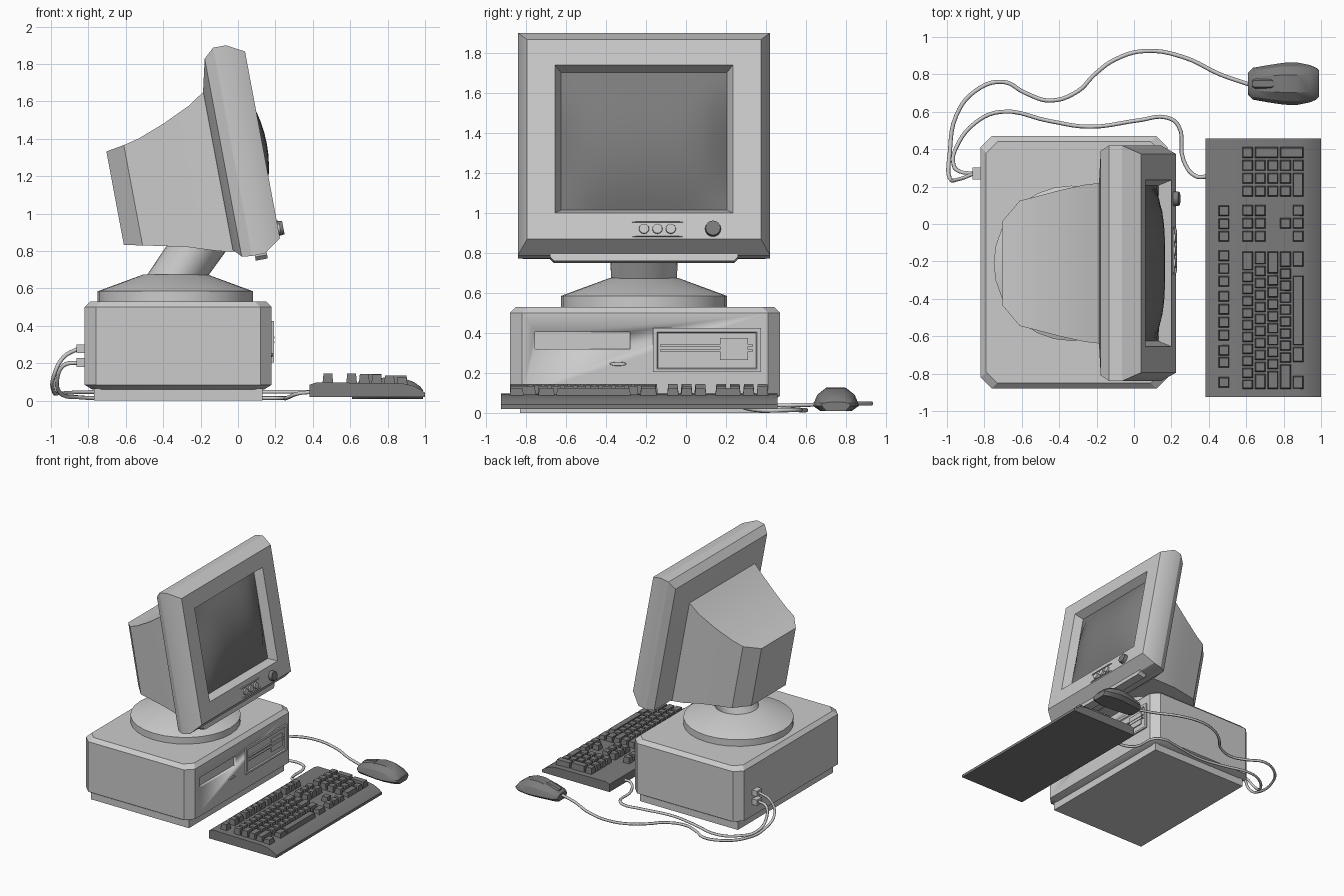
import bpy, bmesh
from math import sin, cos, pi, radians
from mathutils import Matrix

dark = bpy.data.materials.new("dark_grey")
dark.diffuse_color = (0.2, 0.2, 0.2, 1)


def loft(name, stacks, mat=None, matrix=None):
    """Skin each stack of loops into a capped solid, all in one object."""
    bm = bmesh.new()
    for loops in stacks:
        rings = [[bm.verts.new(p) for p in loop] for loop in loops]
        for a, b in zip(rings, rings[1:]):
            for i in range(len(a)):
                j = (i + 1) % len(a)
                bm.faces.new((a[i], a[j], b[j], b[i]))
        bm.faces.new(rings[0])
        bm.faces.new(rings[-1])
    bmesh.ops.recalc_face_normals(bm, faces=bm.faces)
    return add(name, bm, mat, matrix)


def add(name, bm, mat=None, matrix=None):
    me = bpy.data.meshes.new(name)
    bm.to_mesh(me)
    bm.free()
    ob = bpy.data.objects.new(name, me)
    bpy.context.collection.objects.link(ob)
    if mat:
        me.materials.append(mat)
    if matrix:
        ob.matrix_world = matrix
    bpy.ops.object.select_all(action='DESELECT')
    ob.select_set(True)
    bpy.context.view_layer.objects.active = ob
    bpy.ops.object.shade_smooth_by_angle(angle=radians(28))
    return ob


def rect_z(x0, x1, y0, y1, z, d=0):
    x0, x1, y0, y1 = x0 + d, x1 - d, y0 + d, y1 - d
    return [(x0, y0, z), (x1, y0, z), (x1, y1, z), (x0, y1, z)]


def box(x0, x1, y0, y1, z0, z1, taper=0):
    return [rect_z(x0, x1, y0, y1, z0), rect_z(x0, x1, y0, y1, z1, taper)]


def rect_x(x, hw, z0, z1, cy=0):
    return [(x, cy - hw, z0), (x, cy + hw, z0), (x, cy + hw, z1), (x, cy - hw, z1)]


def circ_z(x, y, z, r, n=24):
    return [(x + r * cos(2 * pi * i / n), y + r * sin(2 * pi * i / n), z) for i in range(n)]


def circ_x(x, y, z, r, rz=None, n=16):
    return [(x, y + r * cos(2 * pi * i / n), z + (rz or r) * sin(2 * pi * i / n)) for i in range(n)]


# Computer case with cut corners, chamfered top and inset plinth
def case_loop(z, d=0, c=0.06):
    x0, x1, y0, y1 = -0.82 + d, 0.18 - d, -0.88 + d, 0.47 - d
    return [(x0 + c, y0, z), (x1 - c, y0, z), (x1, y0 + c, z), (x1, y1 - c, z),
            (x1 - c, y1, z), (x0 + c, y1, z), (x0, y1 - c, z), (x0, y0 + c, z)]


case = loft("case", [[case_loop(0.06, 0.04), case_loop(0.085), case_loop(0.5), case_loop(0.53, 0.03)]])
loft("plinth", [box(-0.77, 0.13, -0.83, 0.42, 0.0, 0.065)])

# Open bay in the case front
cutter = loft("bay_cutter", [box(0.155, 0.25, -0.755, -0.28, 0.32, 0.405)])
cutter.hide_render = True
cutter.hide_set(True)
cut = case.modifiers.new("bay", 'BOOLEAN')
cut.operation = 'DIFFERENCE'
cut.object = cutter

# Case front details
loft("case_button", [[circ_x(0.17, -0.34, 0.245, 0.045, 0.012), circ_x(0.188, -0.34, 0.245, 0.04, 0.009)]])
loft("disk_drive", [[rect_x(0.17, 0.27, 0.205, 0.425, 0.105), rect_x(0.192, 0.27, 0.205, 0.425, 0.105),
                     rect_x(0.192, 0.25, 0.22, 0.405, 0.105), rect_x(0.182, 0.245, 0.225, 0.4, 0.105)]])
loft("drive_slot", [box(0.175, 0.194, -0.13, 0.335, z, z + 0.009) for z in (0.307, 0.333)])
loft("drive_latch", [box(0.175, 0.19, 0.17, 0.31, 0.265, 0.375)])

# Monitor stand
loft("stand_disc", [[circ_z(-0.335, -0.21, z, r, 28) for z, r in ((0.525, 0.415), (0.585, 0.415), (0.675, 0.17))]])
loft("stand_neck", [[circ_z(-0.33, -0.21, 0.66, 0.165), circ_z(-0.19, -0.21, 0.86, 0.17)]])

# Tilted monitor frame: local x is forward, z is up the screen
tilt = Matrix.Translation((0.02, -0.21, 0.77)) @ Matrix.Rotation(radians(-10.6), 4, 'Y')
loft("monitor_bezel", [[rect_x(*p) for p in (
    (-0.04, 0.44, 0.045, 0.91), (0, 0.60, 0, 1.077), (0.055, 0.63, -0.007, 1.126), (0.125, 0.63, -0.005, 1.126),
    (0.219, 0.585, 0.06, 1.075), (0.219, 0.445, 0.193, 0.946), (0.15, 0.415, 0.22, 0.92))]], matrix=tilt)
loft("monitor_shell", [[rect_x(*p) for p in (
    (-0.03, 0.43, 0.03, 0.91), (-0.13, 0.42, 0.056, 0.845), (-0.28, 0.39, 0.105, 0.776),
    (-0.425, 0.355, 0.138, 0.722), (-0.51, 0.335, 0.156, 0.702), (-0.608, 0.225, 0.178, 0.686))]], matrix=tilt)
loft("bezel_foot", [[rect_z(0.07, 0.135, -0.47, 0.47, 0.01), rect_z(0.07, 0.135, -0.47, 0.47, -0.015),
                     rect_z(0.07, 0.135, -0.45, 0.45, -0.035)]], matrix=tilt)

# Bulging screen
bm = bmesh.new()
bmesh.ops.create_grid(bm, x_segments=12, y_segments=12, size=1)
for v in bm.verts:
    a, b = v.co.x, v.co.y
    v.co = (0.153 + 0.09 * (1 - a ** 4) * (1 - b * b), 0.415 * a, 0.57 + 0.35 * b)
add("screen", bm, dark, tilt)

# Monitor controls
loft("monitor_buttons", [[circ_x(0.21, y, 0.112, 0.027), circ_x(0.23, y, 0.112, 0.024)]
                         for y in (0, 0.067, 0.134)], matrix=tilt)
loft("monitor_knob", [[circ_x(0.21, 0.345, 0.112, 0.041), circ_x(0.247, 0.345, 0.112, 0.037)]], dark, tilt)
loft("button_trim", [[rect_x(0.215, 0.14, z - 0.006, z + 0.006, 0.067), rect_x(0.226, 0.11, z - 0.003, z + 0.003, 0.067)]
                     for z in (0.15, 0.076)], matrix=tilt)

# Keyboard body
side = [(0.383, 0.02), (0.383, 0.085), (0.42, 0.098), (0.88, 0.092), (0.93, 0.082), (0.975, 0.06), (1, 0.042), (1, 0.02)]
loft("keyboard", [[[(x, y, z) for x, z in side] for y in (-0.925, 0.457)]], dark)

# Keys, placed by row position (x) and span (y)
keys = []
W, P = 0.061, 0.0675
rows = [0.577 + P * i for i in range(5)]


def key(x, y0, y1, depth=W):
    top = 0.144 - 0.3 * max(0, x - 0.6) ** 2
    keys.append(box(x, x + depth, y0, y1, 0.075, top, 0.007))


for y in (-0.877, -0.77, -0.706, -0.624, -0.555, -0.486, -0.417, -0.337, -0.268, -0.199, -0.096, -0.029, 0.04):
    key(0.45, y, y + 0.06)
for x, first in zip(rows, (0.058, 0.09, 0.105, 0.14)):
    y = -0.883 + first
    key(x, -0.883, y - 0.006)
    while y + 0.13 < -0.145:
        key(x, y, y + 0.058)
        y += 0.064
    key(x, y, -0.145)
for y0, y1 in ((-0.883, -0.81), (-0.74, -0.655), (-0.65, -0.275), (-0.23, -0.145)):
    key(rows[4], y0, y1)
for i in range(3):
    y = -0.096 + 0.069 * i
    key(rows[4], y, y + 0.061)
    if i == 1:
        key(rows[3], y, y + 0.061)
    for x in rows[:2]:
        key(x, y, y + 0.061)
for r in range(4):
    for c in range(4 if r == 0 else 3):
        key(rows[r], 0.145 + 0.069 * c, 0.206 + 0.069 * c)
key(rows[1], 0.352, 0.413, W + P)
key(rows[3], 0.352, 0.413, W + P)
key(rows[4], 0.145, 0.275)
key(rows[4], 0.283, 0.344)
loft("keys", keys, dark)


# Mouse
def mouse_loop(x, w, t):
    half = [(0.7 * w, 0.01), (w, 0.035), (0.97 * w, 0.05), (0.82 * w, 0.04 + 0.6 * (t - 0.04)), (0.42 * w, t)]
    return [(x, 0.75 + y, z) for y, z in half] + [(x, 0.75 - y, z) for y, z in reversed(half)]


loft("mouse", [[mouse_loop(*s) for s in (
    (0.61, 0.06, 0.065), (0.635, 0.085, 0.085), (0.72, 0.1, 0.112), (0.8, 0.112, 0.127), (0.87, 0.114, 0.124),
    (0.94, 0.1, 0.1), (0.975, 0.085, 0.075), (0.99, 0.07, 0.055))]], dark)
loft("mouse_button", [[[(x, 0.75 + s * w, z - d) for s, d in ((-1, 0.02), (-0.6, 0), (0.6, 0), (1, 0.02))]
                       for x, w, z in ((0.63, 0.022, 0.09), (0.65, 0.03, 0.105), (0.73, 0.03, 0.124), (0.745, 0.022, 0.122))]], dark)


# Cables and plugs
def cable(name, pts, r=0.011):
    cu = bpy.data.curves.new(name, 'CURVE')
    cu.dimensions = '3D'
    cu.bevel_depth = r
    cu.bevel_resolution = 1
    cu.resolution_u = 5
    s = cu.splines.new('BEZIER')
    s.bezier_points.add(len(pts) - 1)
    for bp, p in zip(s.bezier_points, pts):
        bp.co = p
        bp.handle_left_type = bp.handle_right_type = 'AUTO'
    bpy.context.collection.objects.link(bpy.data.objects.new(name, cu))


cable("mouse_cable", [(0.62, 0.745, 0.045), (0.46, 0.8, 0.047), (0.27, 0.89, 0.047), (0.06, 0.925, 0.047),
                      (-0.1, 0.88, 0.047), (-0.21, 0.8, 0.047), (-0.3, 0.71, 0.047), (-0.45, 0.66, 0.047),
                      (-0.58, 0.7, 0.047), (-0.7, 0.76, 0.047), (-0.85, 0.71, 0.045), (-0.95, 0.58, 0.04),
                      (-0.985, 0.38, 0.05), (-0.985, 0.245, 0.13), (-0.935, 0.24, 0.23), (-0.855, 0.27, 0.278)])
cable("keyboard_cable", [(0.39, 0.253, 0.045), (0.33, 0.256, 0.04), (0.265, 0.34, 0.016), (0.235, 0.53, 0.014),
                         (0.17, 0.57, 0.014), (0.03, 0.555, 0.014), (-0.24, 0.52, 0.014), (-0.45, 0.55, 0.014),
                         (-0.71, 0.6, 0.014), (-0.85, 0.54, 0.018), (-0.95, 0.41, 0.04), (-0.965, 0.32, 0.12),
                         (-0.93, 0.28, 0.19), (-0.855, 0.27, 0.203)])
loft("cable_plugs", [box(-0.863, -0.815, 0.237, 0.303, z, z + 0.047) for z in (0.18, 0.254)])
